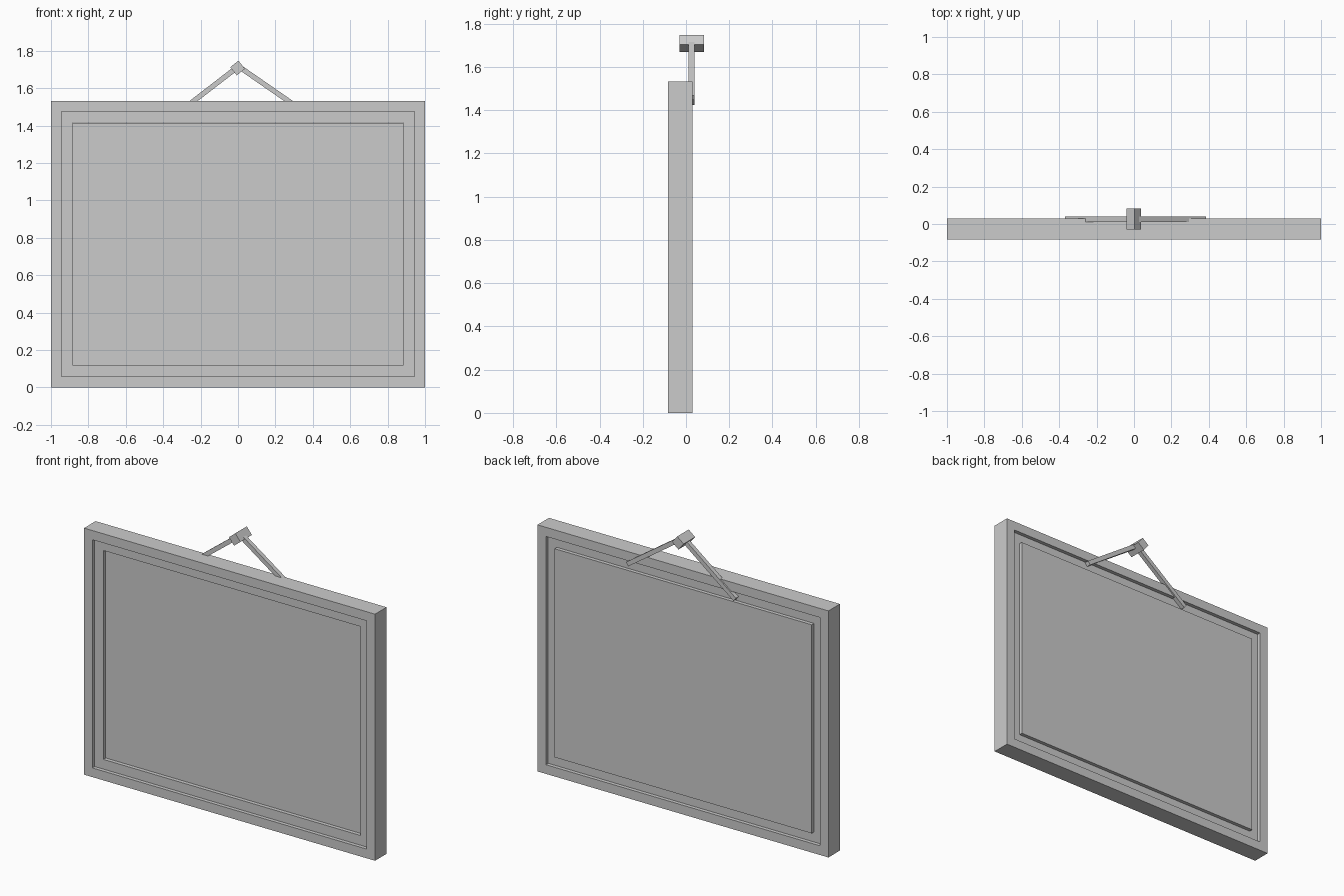
import bpy, bmesh, math
from mathutils import Vector

if "Cube" in bpy.data.objects:
    bpy.data.objects.remove(bpy.data.objects["Cube"])

H = 1.532  # frame height


def add_object(name, bm):
    bmesh.ops.recalc_face_normals(bm, faces=bm.faces)
    mesh = bpy.data.meshes.new(name)
    bm.to_mesh(mesh)
    bm.free()
    ob = bpy.data.objects.new(name, mesh)
    bpy.context.collection.objects.link(ob)
    return ob


def box(name, centre, size, tilt=0.0):
    bm = bmesh.new()
    bmesh.ops.create_cube(bm, size=1)
    bmesh.ops.scale(bm, vec=size, verts=bm.verts)
    ob = add_object(name, bm)
    ob.location = centre
    ob.rotation_euler.y = tilt
    return ob


def rect_ring(name, outer, inner, y0, y1):
    """Rectangular border between two insets from the frame's outer edge."""
    bm = bmesh.new()
    loops = []
    for inset, y in ((outer, y0), (inner, y0), (inner, y1), (outer, y1)):
        x, lo, hi = 1 - inset, inset, H - inset
        loops.append([bm.verts.new((px, y, pz))
                      for px, pz in ((-x, lo), (x, lo), (x, hi), (-x, hi))])
    for k in range(4):
        a, b = loops[k], loops[(k + 1) % 4]
        for i in range(4):
            j = (i + 1) % 4
            bm.faces.new((a[i], a[j], b[j], b[i]))
    return add_object(name, bm)


def bar(name, start, end, width):
    """Square bar in the xz plane between two points."""
    a, b = Vector(start), Vector(end)
    d = b - a
    return box(name, (a + b) / 2, (d.length, width, width), -math.atan2(d.z, d.x))


# Outer frame, recessed mat border and picture board set further back
rect_ring("outer_frame", 0, 0.057, -0.083, 0.03)
rect_ring("mat_border", 0.057, 0.117, -0.060, 0.007)
box("picture_board", (0, -0.005, H / 2), (2 * 0.884, 0.066, H - 2 * 0.118))

# Hanging cord: two slightly unequal straight lengths
bar("cord_left", (-0.362, 0.0255, 1.435), (0.0, 0.0255, 1.714), 0.027)
bar("cord_right", (0.0, 0.0255, 1.718), (0.3775, 0.0255, 1.457), 0.027)

# Square peg holding the cord
box("wall_peg", (-0.002, 0.0265, 1.7075), (0.056, 0.113, 0.056), math.radians(51))
